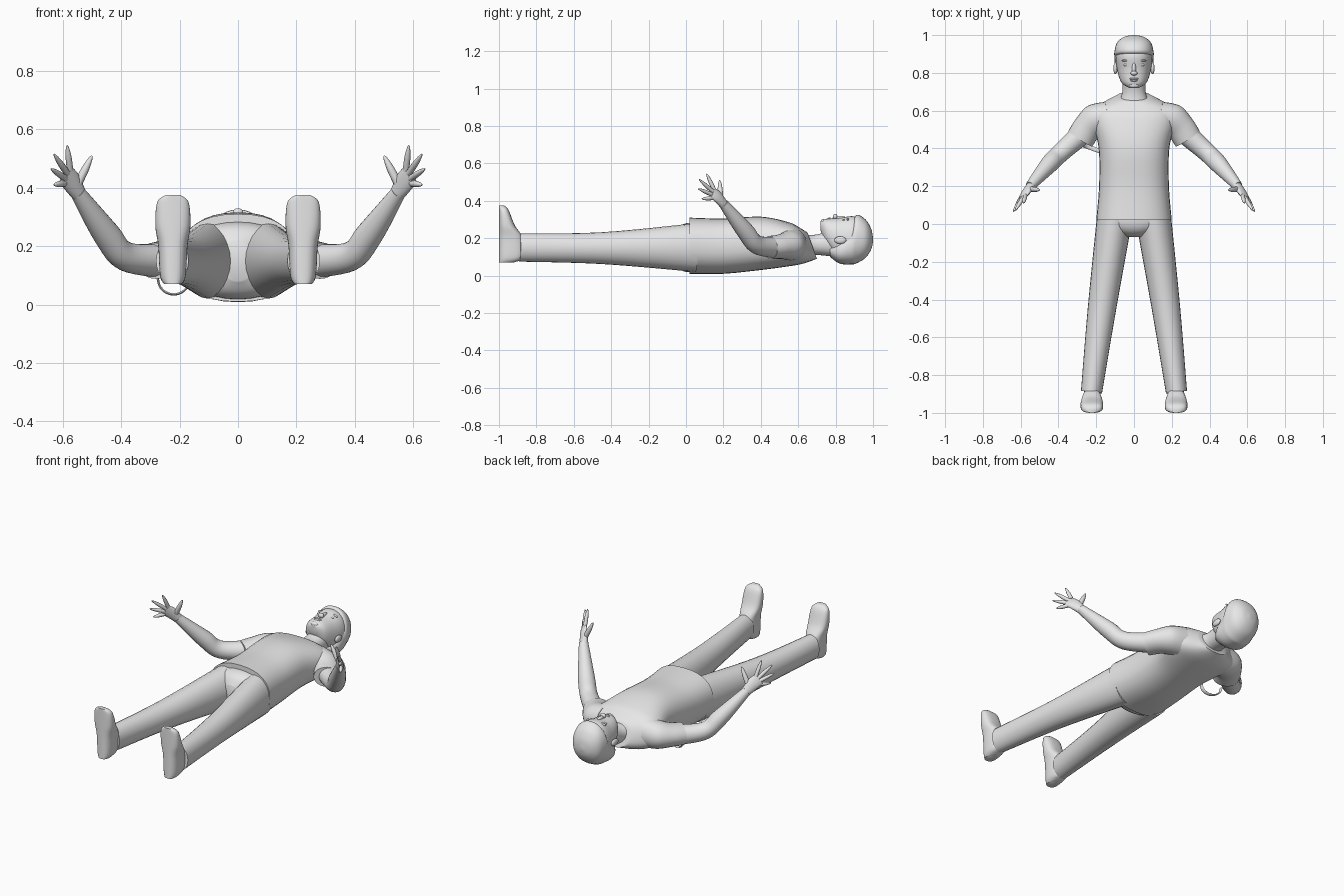
import bpy
import bmesh
from math import cos, sin, pi, copysign, radians
from mathutils import Vector, Matrix

if "Cube" in bpy.data.objects:
    bpy.data.objects.remove(bpy.data.objects["Cube"], do_unlink=True)

colour = (.8, .8, .8, 1)
grey = bpy.data.materials.new("plain grey")
grey.use_nodes = True
grey.diffuse_color = colour
grey.node_tree.nodes["Principled BSDF"].inputs["Base Color"].default_value = colour


def finish(name, bm):
    bmesh.ops.recalc_face_normals(bm, faces=bm.faces)
    mesh = bpy.data.meshes.new(name)
    bm.to_mesh(mesh)
    bm.free()
    mesh.materials.append(grey)
    obj = bpy.data.objects.new(name, mesh)
    bpy.context.collection.objects.link(obj)
    bpy.ops.object.select_all(action="DESELECT")
    obj.select_set(True)
    bpy.context.view_layer.objects.active = obj
    bpy.ops.object.shade_smooth_by_angle(angle=radians(50))


def spline(before, start, end, after, t):
    """Smooth blend from start to end, with slopes taken from the neighbours."""
    slope_in, slope_out = (end - before) / 2, (after - start) / 2
    rise = end - start
    bend = 3 * rise - 2 * slope_in - slope_out
    twist = slope_in + slope_out - 2 * rise
    return start + slope_in * t + bend * t**2 + twist * t**3


def loft(name, sections, power=2, sides=32, steps=6):
    """Skin smoothly interpolated rings; each section is (centre, half axis u, half axis v)."""
    last = len(sections) - 1
    dense = []
    for i in range(last):
        near = [sections[max(0, min(last, i + k))] for k in (-1, 0, 1, 2)]
        for step in range(steps):
            dense.append([spline(*column, step / steps) for column in zip(*near)])
    dense.append(sections[-1])

    bm = bmesh.new()
    rings = []
    for centre, u, v in dense:
        ring = []
        for i in range(sides):
            across, along = [copysign(abs(f) ** (2 / power), f)
                             for f in (cos(2 * pi * i / sides), sin(2 * pi * i / sides))]
            ring.append(bm.verts.new(centre + u * across + v * along))
        rings.append(ring)
    for ring, following in zip(rings, rings[1:]):
        for i in range(sides):
            bm.faces.new((ring[i - 1], ring[i], following[i], following[i - 1]))
    bm.faces.new(rings[0])
    bm.faces.new(rings[-1])
    finish(name, bm)


def trunk(name, rows, power=2.2):
    """Upright rings on the body axis: (y, half width, low z, high z, optional forward lean)."""
    sections = []
    for y, width, low, high, *lean in rows:
        centre = Vector((0, y, (low + high) / 2))
        sections.append((centre, Vector((width, 0, 0)), Vector((0, -sum(lean), (high - low) / 2))))
    loft(name, sections, power)


def tube(name, points, radii, side=1, ref=(0, 0, 1), sides=24):
    """Rings square to a path; each radius is a (sideways, along ref) pair."""
    mirror = Matrix.Diagonal((side, 1, 1))
    path = [mirror @ Vector(p) for p in points]
    sections = []
    for i, (point, (a, b)) in enumerate(zip(path, radii)):
        tangent = path[min(i + 1, len(path) - 1)] - path[max(i - 1, 0)]
        u = tangent.cross(mirror @ Vector(ref)).normalized()
        v = u.cross(tangent).normalized()
        sections.append((point, u * a, v * b))
    loft(name, sections, sides=sides)


def finger(name, root, tip, radius, side):
    """Straight tapering digit with a rounded tip."""
    root, tip = Vector(root), Vector(tip)
    stops = (0, .5, .85, 1)
    widths = [radius * (1 - t**4 * .8) for t in stops]
    tube(name, [root.lerp(tip, t) for t in stops], [(w, w) for w in widths],
         side, ref=(1, 0, 0), sides=12)


def blob(name, centre, size, side=1):
    x, y, z = centre
    bm = bmesh.new()
    place = Matrix.Translation((side * x, y, z)) @ Matrix.Diagonal((*size, 1))
    bmesh.ops.create_uvsphere(bm, u_segments=20, v_segments=12, radius=1, matrix=place)
    finish(name, bm)


# Shirt and the trouser seat
trunk("shirt_torso", [
    (.02, .2, .01, .31), (.2, .185, .01, .305), (.4, .187, .03, .315),
    (.55, .22, .05, .285), (.62, .2, .065, .255, .01), (.675, .09, .09, .23, .025)], 2.4)
trunk("trouser_seat", [
    (.06, .185, .02, .285), (0, .18, .02, .28), (-.04, .13, .04, .26), (-.07, .05, .08, .22)])

# Neck, head and hair
trunk("neck", [(.63, .085, .1, .22), (.7, .062, .11, .22), (.8, .065, .1, .25)])
trunk("head", [
    (.72, .025, .24, .29), (.75, .067, .16, .304), (.82, .09, .08, .308),
    (.9, .096, .07, .316), (.97, .07, .12, .27)])
trunk("hair", [
    (.77, .06, .1, .16), (.82, .096, .065, .2), (.88, .103, .06, .26),
    (.91, .104, .065, .324), (.96, .09, .095, .3), (.99, .054, .14, .25), (1, .01, .18, .2)])

# Face
blob("nose_bridge", (0, .82, .308), (.011, .036, .012))
blob("nose_tip", (0, .798, .315), (.018, .012, .015))
blob("upper_lip", (0, .769, .304), (.024, .005, .008))
blob("lower_lip", (0, .76, .302), (.02, .006, .008))
blob("chin", (0, .734, .29), (.025, .014, .012))

# Loose strap hanging in an arc under one sleeve
arc = [pi * i / 6 for i in range(7)]
tube("strap", [(-.22 - .055 * cos(a), .4 + .02 * cos(a), .09 - .055 * sin(a)) for a in arc],
     [(.004, .012) for a in arc], ref=(0, 1, 0), sides=12)

for label, side in (("left_", 1), ("right_", -1)):
    # Eye, brow and ear
    blob(label + "eye", (.04, .842, .297), (.016, .007, .007), side)
    blob(label + "brow", (.042, .865, .3), (.024, .006, .009), side)
    blob(label + "ear", (.098, .825, .19), (.011, .032, .02), side)

    # Sleeve and arm
    tube(label + "sleeve",
         [(.13, .57, .165), (.205, .55, .16), (.25, .505, .155), (.285, .45, .15)],
         [(.08, .088), (.085, .078), (.077, .066), (.075, .062)], side)
    tube(label + "arm",
         [(.25, .5, .15), (.385, .38, .165), (.45, .315, .24), (.55, .2, .385)],
         [(.06, .06), (.05, .05), (.047, .047), (.026, .026)], side)

    # Hand, with four fingers fanned along the knuckles
    tube(label + "palm", [(.54, .21, .37), (.57, .17, .42), (.59, .14, .445)],
         [(.023, .025), (.018, .036), (.01, .035)], side, ref=(-.4, 0, .9))
    first, final = Vector((.575, .15, .46)), Vector((.595, .145, .415))
    tips = {"index": (.585, .11, .545), "middle": (.63, .07, .515),
            "ring": (.64, .065, .465), "little": (.63, .085, .41)}
    for i, (digit, tip) in enumerate(tips.items()):
        finger(label + digit + "_finger", first.lerp(final, i / 3), tip, .011, side)
    finger(label + "thumb", (.55, .185, .41), (.5, .18, .51), .014, side)

    # Trouser leg from hip through knee to cuff
    tube(label + "trouser_leg", [(.1, .05, .15), (.17, -.45, .147), (.225, -.89, .15)],
         [(.095, .13), (.075, .085), (.056, .075)], side)

    # Shoe stacked from heel to toe on a flat sole: (z, half width, half depth)
    shoe = []
    for z, width, depth in ((.07, .03, .04), (.1, .044, .066), (.2, .05, .064),
                            (.27, .06, .042), (.35, .054, .026), (.375, .025, .014)):
        shoe.append((Vector((side * .223, depth - 1, z)), Vector((width, 0, 0)),
                     Vector((0, depth, 0))))
    loft(label + "shoe", shoe, 2.6)
